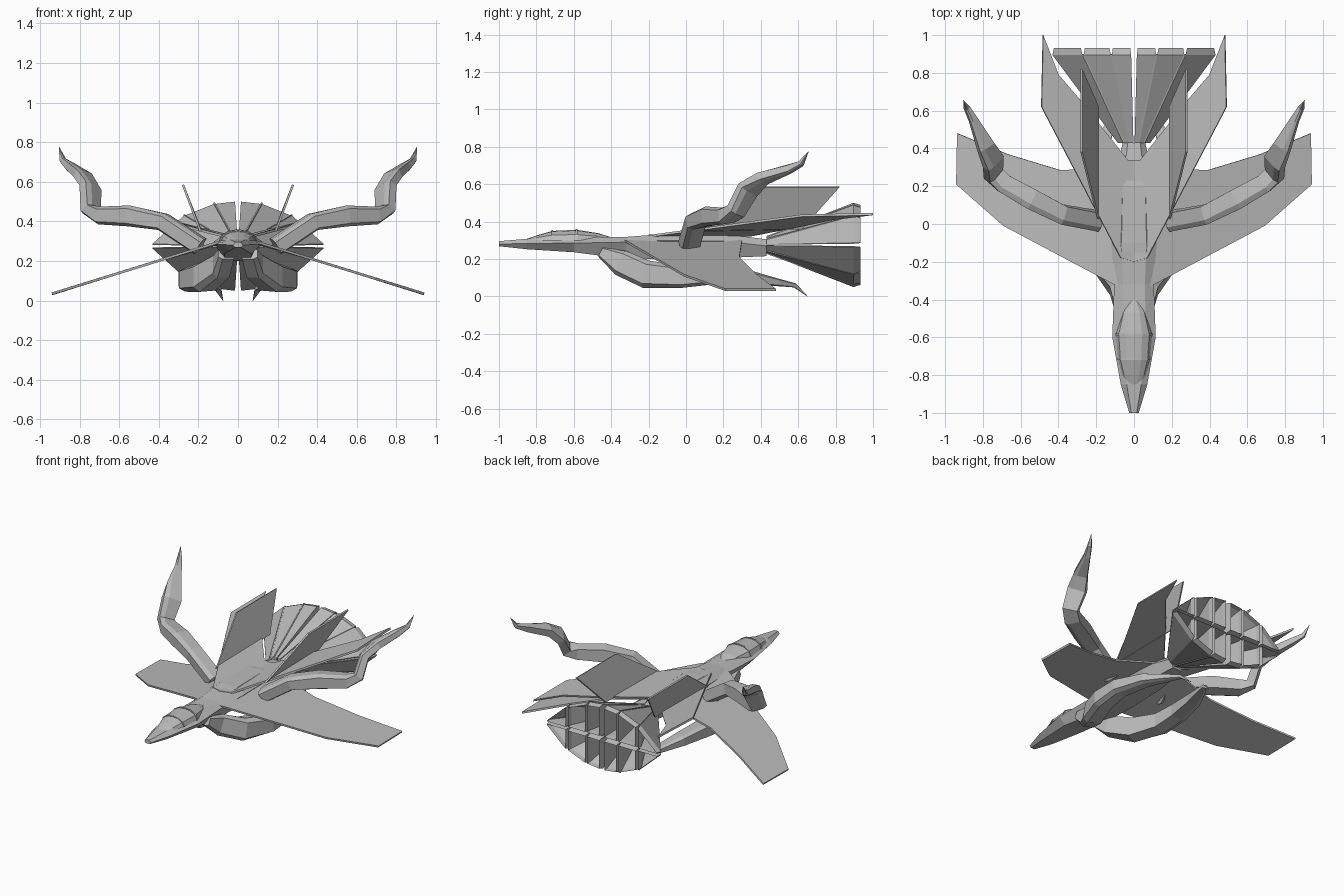
import bpy, bmesh
from mathutils import Vector

cube = bpy.data.objects.get("Cube")
if cube:
    bpy.data.objects.remove(cube)

grey = bpy.data.materials.new("hull grey")
grey.use_nodes = True
COLOUR = (0.5, 0.5, 0.5, 1)
grey.diffuse_color = COLOUR
grey.node_tree.nodes["Principled BSDF"].inputs["Base Color"].default_value = COLOUR


def finish(name, bm, mirror=False):
    """Turn a bmesh into an object, optionally mirrored across x."""
    bmesh.ops.remove_doubles(bm, verts=bm.verts, dist=0.0002)
    bmesh.ops.recalc_face_normals(bm, faces=bm.faces)
    mesh = bpy.data.meshes.new(name)
    bm.to_mesh(mesh)
    bm.free()
    mesh.materials.append(grey)
    obj = bpy.data.objects.new(name, mesh)
    bpy.context.collection.objects.link(obj)
    if mirror:
        mod = obj.modifiers.new("Mirror", 'MIRROR')
        mod.use_mirror_merge = False
    return obj


def add_loft(bm, rings):
    """Skin a list of equal-length point rings and cap both ends."""
    loops = [[bm.verts.new(p) for p in ring] for ring in rings]
    n = len(loops[0])
    for a, b in zip(loops, loops[1:]):
        for i in range(n):
            j = (i + 1) % n
            bm.faces.new((a[i], a[j], b[j], b[i]))
    bm.faces.new(loops[0])
    bm.faces.new(loops[-1])


def loft(name, rings, mirror=False):
    bm = bmesh.new()
    add_loft(bm, rings)
    return finish(name, bm, mirror)


def plate(name, outline, thickness_dir):
    """Thin slab: an outline thickened evenly along a direction."""
    d = Vector(thickness_dir)
    pts = [Vector(p) for p in outline]
    return loft(name, [[p - d for p in pts], [p + d for p in pts]], True)


def horn(name, stations, ref):
    """Tapering four-sided tube through (x, y, z, half width, half height)."""
    ref = Vector(ref).normalized()
    pts = [Vector(s[:3]) for s in stations]
    rings = []
    for i, s in enumerate(stations):
        t = (pts[min(i + 1, len(pts) - 1)] - pts[max(i - 1, 0)]).normalized()
        u = (ref - t * ref.dot(t)).normalized()
        v = t.cross(u)
        rings.append([pts[i] + u * (a * s[3]) + v * (b * s[4])
                      for a, b in ((1, .7), (.45, 1), (-1, .8), (-1, -.8), (.45, -1), (1, -.7))])
    return loft(name, rings, True)


# Fuselage: y, half width, bottom, chine and top heights
hull = [(-1, .025, .268, .28, .295), (-.85, .07, .252, .283, .308),
        (-.6, .115, .236, .285, .315), (-.32, .105, .2, .29, .318),
        (-.1, .12, .2, .3, .335), (.2, .11, .205, .295, .335),
        (.43, .06, .215, .27, .305)]
loft("fuselage", [[(w, y, m), (w * .55, y, t), (-w * .55, y, t),
                   (-w, y, m), (-w * .6, y, b), (w * .6, y, b)]
                  for y, w, b, m, t in hull])

# Canopy and its frame hoops: y, half width, crown height
BASE = .3
ARC = ((1, 0), (.85, .55), (.45, .92), (0, 1), (-.45, .92), (-.85, .55), (-1, 0))


def hoop(y, w, top):
    return [(w * a, y, BASE + (top - BASE) * b) for a, b in ARC]


glass = [(-.85, .03, .308), (-.8, .062, .325), (-.715, .085, .35), (-.585, .095, .356),
         (-.47, .065, .338), (-.4, .025, .316)]
loft("canopy", [hoop(*g) for g in glass])
for name, y, w, top in (("front_canopy_frame", -.715, .088, .354),
                        ("rear_canopy_frame", -.585, .098, .36)):
    loft(name, [hoop(y - .005, w, top), hoop(y + .005, w, top)])

# Drooping main wings
plate("wing", [(.06, -.34, .3), (.115, -.315, .29), (.69, -.01, .112), (.94, .21, .035),
               (.935, .48, .035), (.67, .37, .118), (.39, .285, .205), (.06, .3, .3)],
      (.002, 0, .006))

# Raised rear planes running back from the shoulders
plate("rear_plane", [(0, -.2, .325), (.07, -.18, .325), (.49, .62, .432), (.482, 1, .44),
                     (.4, .79, .415), (.28, .65, .385), (.035, .34, .325), (0, .34, .325)],
      (-.002, 0, .006))

# Canted fins
plate("fin", [(.19, .03, .35), (.19, .62, .36), (.278, .82, .585), (.278, .38, .585)],
      (.005, 0, -.002))

# Upper horns: an arm out from the shoulder, then a swept rising spike
horn("upper_horn", [(.19, .015, .275, .05, .045), (.38, .05, .4, .05, .045),
                    (.54, .13, .428, .055, .053), (.69, .215, .43, .05, .045),
                    (.745, .265, .455, .05, .035), (.746, .33, .57, .06, .03),
                    (.785, .41, .632, .045, .03), (.85, .55, .68, .022, .024),
                    (.885, .615, .71, .014, .015), (.903, .655, .775, .001, .001)],
     (.5, -.87, 0))

# Lower horns: bowed prongs slung beneath the nose
horn("lower_horn", [(.06, -.45, .235, .04, .03), (.085, -.34, .175, .045, .07),
                    (.17, -.2, .115, .06, .075), (.24, -.02, .105, .06, .06),
                    (.245, .15, .115, .055, .05), (.2, .35, .1, .045, .035),
                    (.14, .49, .075, .03, .02), (.1, .58, .06, .015, .012),
                    (.075, .65, 0, .001, .001)], (1, 0, 0))

# Exhaust fan: hollow tapering petals, three per quarter, open at the rear
MID = .275
rim = [(.012, .225), (.12, .213), (.27, .155), (.435, .012)]
for level, sign in (("upper", 1), ("lower", -1)):
    bm = bmesh.new()
    for (x0, z0), (x1, z1) in zip(rim, rim[1:]):
        gap = .003
        quad = [Vector((x0 + gap, 0, .006)), Vector((x1 - gap, 0, .006)),
                Vector((x1 - gap, 0, z1)), Vector((x0 + gap, 0, z0))]
        centre = sum(quad, Vector()) / 4

        def section(y, scale, inset):
            pts = [(q + (centre - q) * inset) * scale for q in quad]
            return [(p.x, y, MID + sign * p.z) for p in pts]

        add_loft(bm, [section(.43, .2, 0), section(.895, 1, 0), section(.933, 1, .1),
                      section(.9, 1, .13), section(.55, .36, .6)])
    finish(level + "_exhaust_petals", bm, True)

# Ribs standing between the petals
bm = bmesh.new()
for x, z in rim[1:3]:
    for s in (1, -1):
        side = [Vector((x * k, y, MID + s * z * k * f))
                for k, y, f in ((.2, .43, .2), (.2, .43, 1.12), (1, .9, 1.03), (1, .9, .1))]
        add_loft(bm, [[p + Vector((d, 0, 0)) for p in side] for d in (-.004, .004)])
finish("exhaust_ribs", bm, True)
